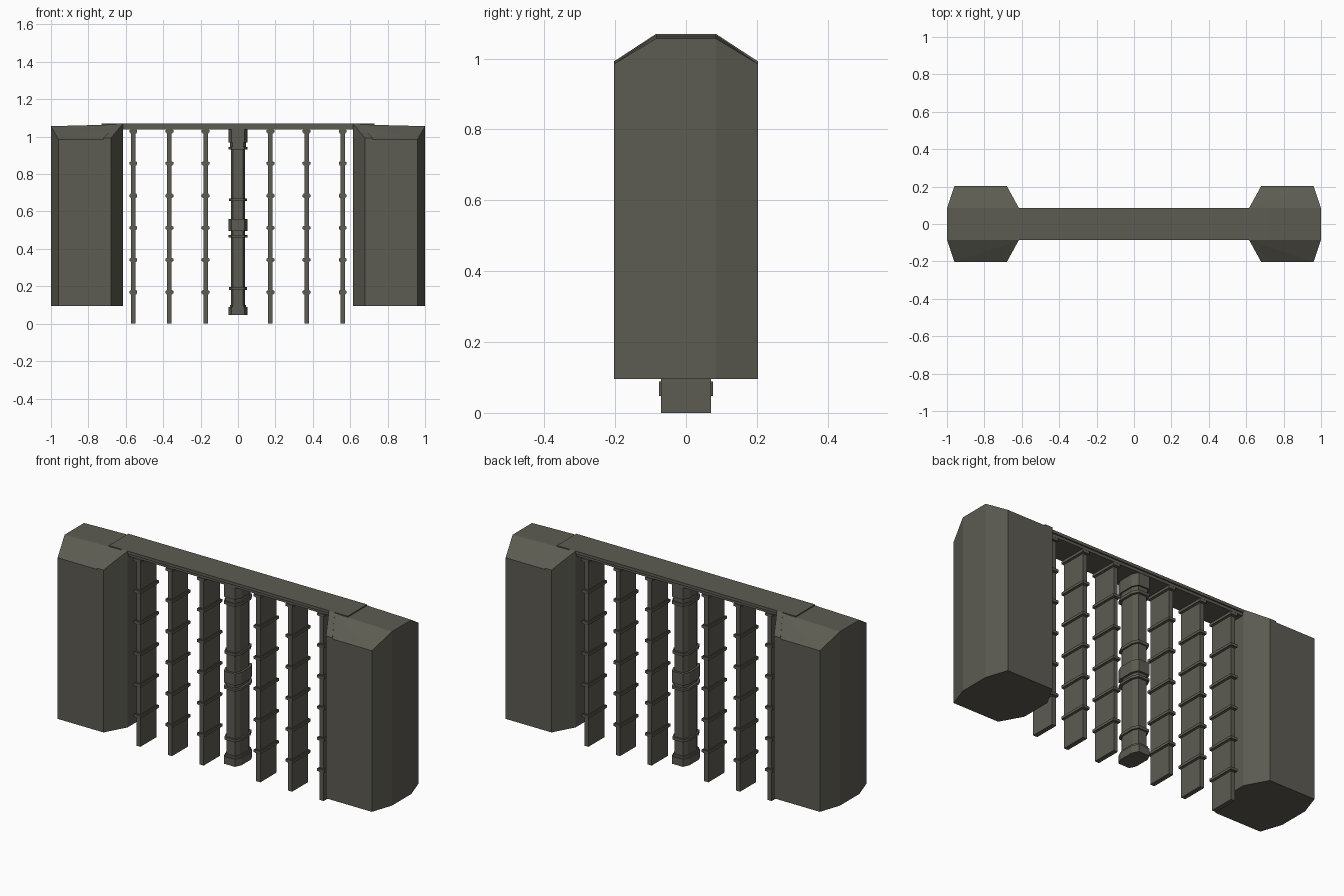
import bpy, bmesh

if "Cube" in bpy.data.objects:
    bpy.data.objects.remove(bpy.data.objects["Cube"])

mat = bpy.data.materials.new("dark olive grey")
mat.diffuse_color = (0.108, 0.106, 0.084, 1)
mat.use_nodes = True
mat.node_tree.nodes["Principled BSDF"].inputs["Base Color"].default_value = mat.diffuse_color


def finish(bm, name):
    bmesh.ops.recalc_face_normals(bm, faces=bm.faces)
    me = bpy.data.meshes.new(name)
    bm.to_mesh(me)
    bm.free()
    me.materials.append(mat)
    ob = bpy.data.objects.new(name, me)
    bpy.context.collection.objects.link(ob)
    return ob


def add_box(bm, x, hx, hy, z0, z1):
    ring = [(x - hx, -hy), (x + hx, -hy), (x + hx, hy), (x - hx, hy)]
    add_prism(bm, ring, z0, z1)


def add_prism(bm, ring, z0, z1):
    lo = [bm.verts.new((x, y, z0)) for x, y in ring]
    hi = [bm.verts.new((x, y, z1)) for x, y in ring]
    n = len(ring)
    bm.faces.new(lo)
    bm.faces.new(hi)
    for i in range(n):
        j = (i + 1) % n
        bm.faces.new((lo[i], lo[j], hi[j], hi[i]))


def add_hull(bm, pts):
    verts = [bm.verts.new(p) for p in pts]
    bmesh.ops.convex_hull(bm, input=verts)
    bmesh.ops.dissolve_limit(bm, angle_limit=0.01, verts=bm.verts, edges=bm.edges)


# End pillars: eight-sided plan, roof falling away to front and back
for s, side in ((-1, "left"), (1, "right")):
    bm = bmesh.new()
    pts = []
    for x, y, z in ((1, .085, 1.056), (.96, .203, .985), (.68, .203, .985), (.615, .085, 1.066)):
        for t in (-1, 1):
            pts += [(s * x, t * y, z), (s * x, t * y, .095)]
    add_hull(bm, pts)
    finish(bm, side + "_pillar")

    # Raised trim on the inner roof edge
    for t, end in ((-1, "front"), (1, "back")):
        bm = bmesh.new()
        pts = []
        for x, y, z in ((.72, .203, .985), (.68, .203, .985), (.65, .085, 1.062), (.615, .085, 1.062)):
            pts += [(s * x, t * y, z - .01), (s * x, t * y, z + .007)]
        add_hull(bm, pts)
        finish(bm, f"{side}_{end}_roof_trim")

# Lintel joining the pillars, with a stepped underside
bm = bmesh.new()
add_box(bm, 0, .73, .085, 1.053, 1.069)
add_box(bm, 0, .63, .078, 1.038, 1.053)
finish(bm, "lintel")

# Thin slats with stepped bands
for i, x in enumerate((-.56, -.367, -.173, .173, .367, .56)):
    bm = bmesh.new()
    add_box(bm, x, .0125, .07, 0, 1.045)
    for k in range(6):
        z = .168 + k * .172
        add_box(bm, x, .021, .08, z - .006, z + .008)
        add_box(bm, x, .016, .075, z - .011, z + .011)
    finish(bm, f"slat_{i + 1}")


# Central column: stacked chamfered blocks
def octagon(hx, hy):
    cx, cy = hx * .33, hy * .45
    return [(hx, hy - cy), (hx - cx, hy), (cx - hx, hy), (-hx, hy - cy),
            (-hx, cy - hy), (cx - hx, -hy), (hx - cx, -hy), (hx, cy - hy)]


bm = bmesh.new()
blocks = [(.038, .064, .06, 1.045),                               # shaft
          (.05, .076, .047, .088), (.044, .07, .088, .1),         # foot
          (.047, .073, .18, .195), (.05, .076, .462, .475),       # rings
          (.05, .076, .495, .56), (.047, .073, .655, .67),        # middle block
          (.05, .076, .93, .945), (.043, .068, .945, .97),        # neck
          (.05, .076, .97, 1.04)]                                 # cap
for hx, hy, z0, z1 in blocks:
    add_prism(bm, octagon(hx, hy), z0, z1)
finish(bm, "central_column")
